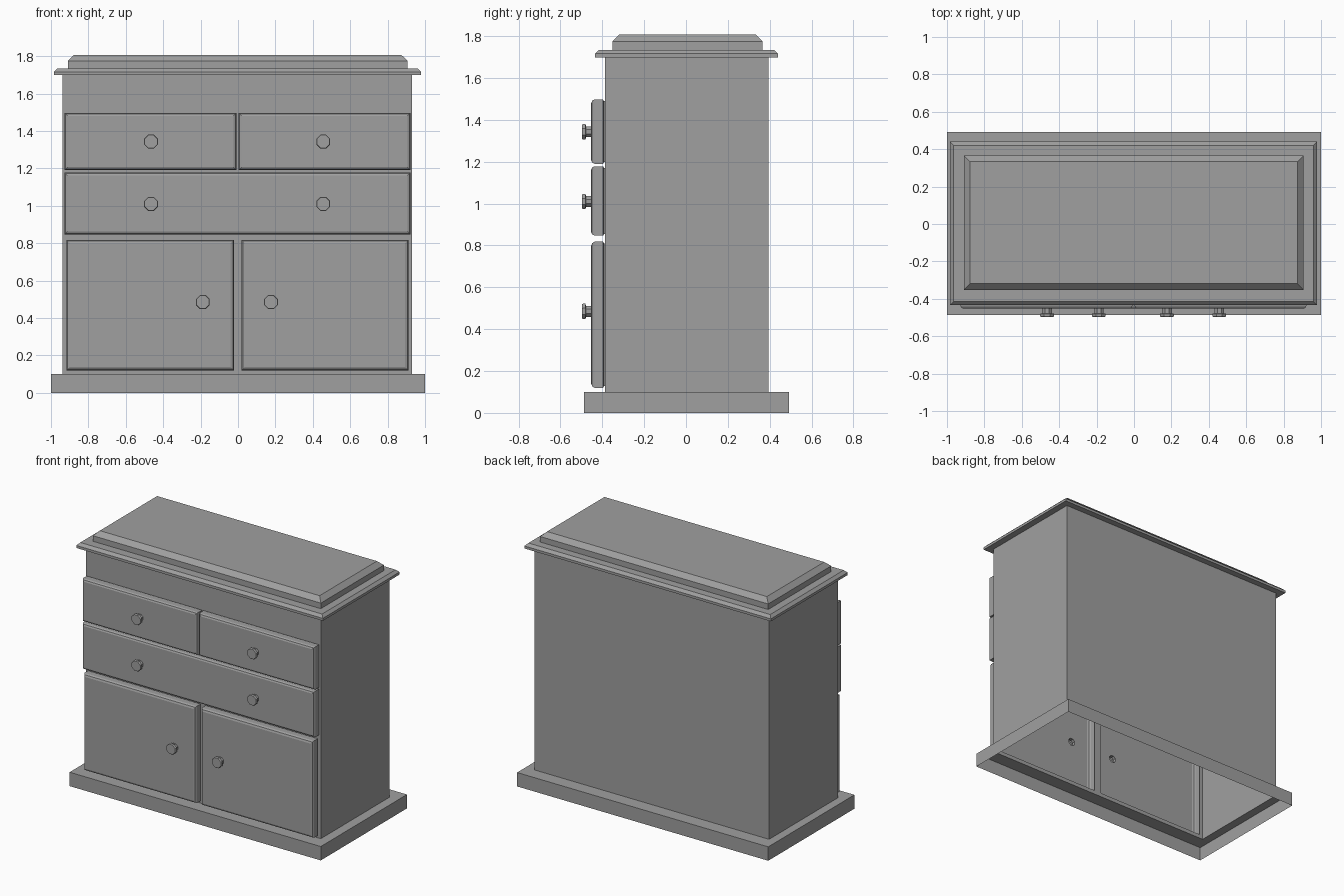
import bpy, bmesh, math
from mathutils import Vector

cube = bpy.data.objects.get("Cube")
if cube:
    bpy.data.objects.remove(cube, do_unlink=True)

grey = bpy.data.materials.new("mid grey")
grey.use_nodes = True
COLOUR = (0.35, 0.35, 0.35, 1)
grey.diffuse_color = COLOUR
grey.node_tree.nodes["Principled BSDF"].inputs["Base Color"].default_value = COLOUR

FRONT_Y = -0.388   # cabinet front wall
PANEL_Y = -0.453   # face of drawers and doors
LIP = 0.008


def finish(bm, name):
    bmesh.ops.remove_doubles(bm, verts=bm.verts, dist=0.0002)
    mesh = bpy.data.meshes.new(name)
    bm.to_mesh(mesh)
    bm.free()
    mesh.materials.append(grey)
    obj = bpy.data.objects.new(name, mesh)
    bpy.context.collection.objects.link(obj)
    return obj


def ring(bm, points):
    return [bm.verts.new(p) for p in points]


def loft(bm, rings, skip=()):
    """Join neighbouring rings with quads; skip holds (ring, side) pairs."""
    for r, (a, b) in enumerate(zip(rings, rings[1:])):
        n = len(a)
        for i in range(n):
            if (r, i) not in skip:
                j = (i + 1) % n
                bm.faces.new((a[i], a[j], b[j], b[i]))


def level(x0, x1, y0, y1, z):
    return [(x0, y0, z), (x1, y0, z), (x1, y1, z), (x0, y1, z)]


def upright(x0, x1, z0, z1, y, inset):
    x0, x1, z0, z1 = x0 + inset, x1 - inset, z0 + inset, z1 - inset
    return [(x0, y, z0), (x1, y, z0), (x1, y, z1), (x0, y, z1)]


def octagon(x, z, radius, y):
    angles = [math.pi / 8 + i * math.pi / 4 for i in range(8)]
    return [(x + radius * math.cos(a), y, z + radius * math.sin(a)) for a in angles]


# name: (x0, x1, z0, z1), bevel, knob centres
PANELS = {
    "upper_drawer_right": ((-0.928, -0.009, 1.19, 1.497), 0.016, [(-0.465, 1.343)]),
    "upper_drawer_left": ((0.003, 0.922, 1.19, 1.497), 0.016, [(0.456, 1.343)]),
    "wide_drawer": ((-0.928, 0.922, 0.847, 1.178), 0.016, [(-0.465, 1.01), (0.456, 1.01)]),
    "door_right": ((-0.917, -0.021, 0.12, 0.818), 0.019, [(-0.188, 0.485)]),
    "door_left": ((0.019, 0.912, 0.12, 0.818), 0.019, [(0.176, 0.485)]),
}

# Cabinet shell: base, body, cornice and stepped top, open underneath
BASE = (-1, 1, -0.487, 0.493)
BODY = (-0.938, 0.931, FRONT_Y, 0.395)
CORNICE = (-0.984, 0.979, -0.434, 0.44)
CORNICE_TOP = (-0.965, 0.96, -0.415, 0.421)
PLINTH = (-0.91, 0.906, -0.352, 0.365)
TOP = (-0.877, 0.873, -0.319, 0.333)
profile = [(BASE, 0), (BASE, 0.1), (BODY, 0.1), (BODY, 1.698), (CORNICE, 1.698),
           (CORNICE, 1.716), (CORNICE_TOP, 1.735), (PLINTH, 1.735),
           (PLINTH, 1.775), (TOP, 1.807)]
bm = bmesh.new()
rings = [ring(bm, level(*box, z)) for box, z in profile]
loft(bm, rings, skip={(2, 0)})
bm.faces.new(rings[-1])

# Front wall with an opening behind each panel
holes = [(x0 + LIP, x1 - LIP, z0 + LIP, z1 - LIP)
         for (x0, x1, z0, z1), _, _ in PANELS.values()]
xs = sorted({BODY[0], BODY[1], *(x for h in holes for x in h[:2])})
zs = sorted({0.1, 1.698, *(z for h in holes for z in h[2:])})
for x0, x1 in zip(xs, xs[1:]):
    for z0, z1 in zip(zs, zs[1:]):
        cx, cz = (x0 + x1) / 2, (z0 + z1) / 2
        if not any(h[0] < cx < h[1] and h[2] < cz < h[3] for h in holes):
            bm.faces.new(ring(bm, upright(x0, x1, z0, z1, FRONT_Y, 0)))
finish(bm, "cabinet_shell")

# Drawers and doors: hollow bevelled panels with a hole behind each knob
for name, (box, bevel, knobs) in PANELS.items():
    bm = bmesh.new()
    steps = [(LIP, FRONT_Y), (LIP, FRONT_Y - 0.004), (0, FRONT_Y - 0.008),
             (0, PANEL_Y + 0.016), (bevel * 0.35, PANEL_Y + 0.005), (bevel, PANEL_Y)]
    rings = [ring(bm, upright(*box, y, inset)) for inset, y in steps]
    loft(bm, rings)
    outlines = [rings[-1]] + [ring(bm, octagon(x, z, 0.028, PANEL_Y)) for x, z in knobs]
    edges = []
    for loop in outlines:
        for a, b in zip(loop, loop[1:] + loop[:1]):
            edges.append(bm.edges.get((a, b)) or bm.edges.new((a, b)))
    filled = bmesh.ops.triangle_fill(bm, edges=edges, use_beauty=True, normal=Vector((0, -1, 0)))
    for face in filled["geom"]:
        if isinstance(face, bmesh.types.BMFace):
            face.normal_update()
            if face.normal.y > 0:
                face.normal_flip()
    finish(bm, name)

    # Octagonal knobs with a narrow stem and a wider cap
    for i, (x, z) in enumerate(knobs):
        bm = bmesh.new()
        # clockwise order from -y keeps the faces pointing outward
        shape = [(0.028, PANEL_Y), (0.028, -0.478), (0.04, -0.48),
                 (0.04, -0.492), (0.037, -0.496)]
        rings = [ring(bm, octagon(x, z, r, y)) for r, y in shape]
        loft(bm, rings)
        bm.faces.new(rings[-1])
        finish(bm, f"{name}_knob_{i + 1}")
